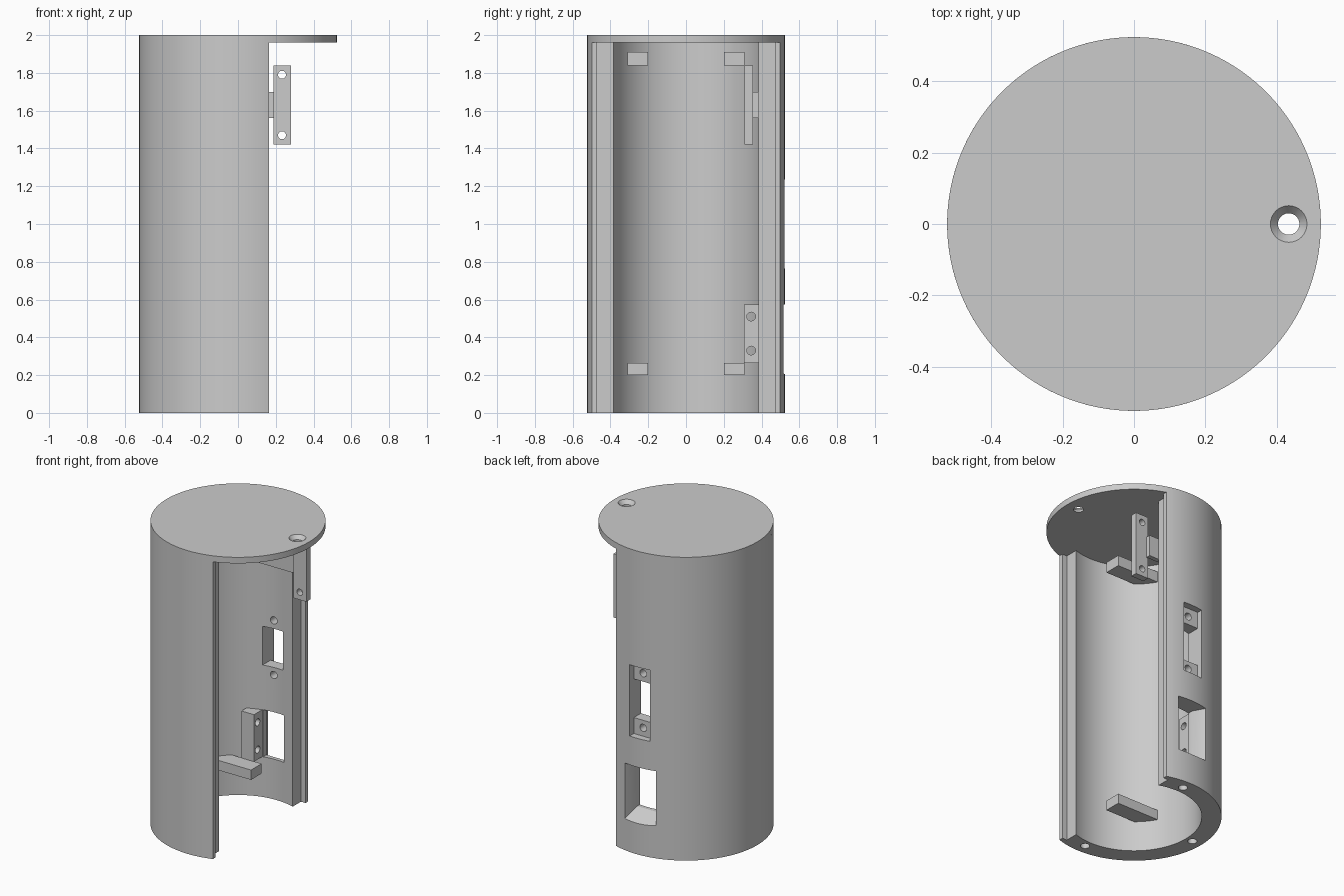
import bpy, bmesh, math
from mathutils import Matrix, Vector

if "Cube" in bpy.data.objects:
    bpy.data.objects.remove(bpy.data.objects["Cube"])

R, RI = 0.523, 0.405           # outer and inner radius of the housing
LIP, STEP = 0.164, 0.13        # x of the outer lip and of the rebate behind it

grey = bpy.data.materials.new("light_grey")
grey.diffuse_color = (0.6, 0.6, 0.6, 1)
grey.use_nodes = True
grey.node_tree.nodes["Principled BSDF"].inputs["Base Color"].default_value = grey.diffuse_color


def finish(name, bm):
    bmesh.ops.recalc_face_normals(bm, faces=bm.faces)
    me = bpy.data.meshes.new(name)
    bm.to_mesh(me)
    bm.free()
    me.materials.append(grey)
    ob = bpy.data.objects.new(name, me)
    bpy.context.collection.objects.link(ob)
    return ob


def prism(name, pts, z0, z1):
    bm = bmesh.new()
    f = bm.faces.new([bm.verts.new((x, y, z0)) for x, y in pts])
    ext = bmesh.ops.extrude_face_region(bm, geom=[f])["geom"]
    bmesh.ops.translate(bm, vec=(0, 0, z1 - z0),
                        verts=[v for v in ext if isinstance(v, bmesh.types.BMVert)])
    return finish(name, bm)


def box(name, x0, x1, y0, y1, z0, z1):
    return prism(name, [(x0, y0), (x1, y0), (x1, y1), (x0, y1)], z0, z1)


def rod(name, centre, axis, length, r1, r2=None, seg=32):
    """Cylinder or cone centred on a point; r1 at the low end, r2 at the high end."""
    bm = bmesh.new()
    rot = Vector((0, 0, 1)).rotation_difference(Vector(axis)).to_matrix().to_4x4()
    bmesh.ops.create_cone(bm, cap_ends=True, segments=seg, radius1=r1,
                          radius2=r1 if r2 is None else r2, depth=length,
                          matrix=Matrix.Translation(centre) @ rot)
    return finish(name, bm)


def arc(r, a0, a1, n):
    return [(r * math.cos(a0 + (a1 - a0) * i / n), r * math.sin(a0 + (a1 - a0) * i / n))
            for i in range(n + 1)]


def cut(ob, cutters):
    bpy.context.view_layer.objects.active = ob
    for c in cutters:
        m = ob.modifiers.new("cut", "BOOLEAN")
        m.operation, m.solver, m.object = "DIFFERENCE", "EXACT", c
        bpy.ops.object.modifier_apply(modifier=m.name)
        bpy.data.objects.remove(c)


# Open shell with rebated long edges
ao, ai = math.acos(LIP / R), math.acos(STEP / RI)
wall = prism("housing_wall",
             arc(R, ao, 2 * math.pi - ao, 120) + [(LIP, -0.47), (STEP, -0.47)]
             + arc(RI, 2 * math.pi - ai, ai, 120) + [(STEP, 0.47), (LIP, 0.47)], 0, 1.96)

# Flared recess around the lower window (straight top, sloping sides and sill)
bm = bmesh.new()
rings = []
for x0, x1, y, z0 in ((-0.093, 0.055, 0.43, 0.265), (-0.15, 0.09, 0.53, 0.2)):
    rings.append([bm.verts.new(p) for p in
                  ((x0, y, z0), (x1, y, z0), (x1, y, 0.575), (x0, y, 0.575))])
bm.faces.new(rings[0])
bm.faces.new(rings[1])
for i in range(4):
    j = (i + 1) % 4
    bm.faces.new((rings[0][i], rings[0][j], rings[1][j], rings[1][i]))
flare = finish("flare_cutter", bm)

cutters = [flare,
           box("lower_window", -0.093, 0.055, 0.3, 0.5, 0.265, 0.575),
           box("upper_window", -0.096, 0.046, 0.3, 0.6, 0.87, 1.125),
           box("upper_recess", -0.096, 0.046, 0.478, 0.6, 0.765, 1.235)]
# Screw holes above and below the upper window
for z in (0.82, 1.18):
    cutters.append(rod("screw_hole", (-0.022, 0.45, z), (0, 1, 0), 0.3, 0.024))
# Blind screw holes in the bottom rim
for x, y in ((0, 0.455), (0, -0.455), (-0.455, 0)):
    cutters.append(rod("rim_hole", (x, y, 0.04), (0, 0, 1), 0.12, 0.028))
cut(wall, cutters)

# Top disc with a countersunk hole
lid = rod("top_disc", (0, 0, 1.98), (0, 0, 1), 0.04, R, seg=160)
cut(lid, [rod("lid_hole", (0.433, 0, 1.98), (0, 0, 1), 0.1, 0.03),
          rod("lid_countersink", (0.433, 0, 1.99), (0, 0, 1), 0.03, 0.03, 0.0555)])

# Four support rails inside
for s, side in ((-1, "front"), (1, "back")):
    for z0, z1, level in ((0.2, 0.265, "lower"), (1.84, 1.91, "upper")):
        box(f"{level}_{side}_rail", -0.37, -0.045,
            min(s * 0.2, s * 0.31), max(s * 0.2, s * 0.31), z0, z1)

# Drilled post beside the lower window
post = box("mounting_post", -0.19, -0.098, 0.307, 0.41, 0.265, 0.575)
cut(post, [rod("post_hole", (-0.14, 0.345, z), (1, 0, 0), 0.3, 0.023) for z in (0.33, 0.51)])

# Bracket carried on a chord-shaped web in the upper part
a0, a1 = math.acos(0.128 / 0.42), math.pi - math.asin(0.354 / 0.42)
prism("bracket_web", [(0.128, 0.354)] + arc(0.42, a0, a1, 24), 1.56, 1.70)
box("bracket_arm", 0.12, 0.2, 0.354, 0.384, 1.56, 1.70)
bracket = box("bracket_plate", 0.187, 0.281, 0.31, 0.354, 1.42, 1.84)
cut(bracket, [rod("bracket_hole", (0.233, 0.33, z), (0, 1, 0), 0.2, 0.021)
              for z in (1.47, 1.79)])

# Smooth curved walls, sharp edges kept
bpy.ops.object.select_all(action="DESELECT")
for ob in bpy.context.scene.objects:
    ob.select_set(True)
bpy.context.view_layer.objects.active = wall
bpy.ops.object.shade_smooth_by_angle(angle=math.radians(30))
